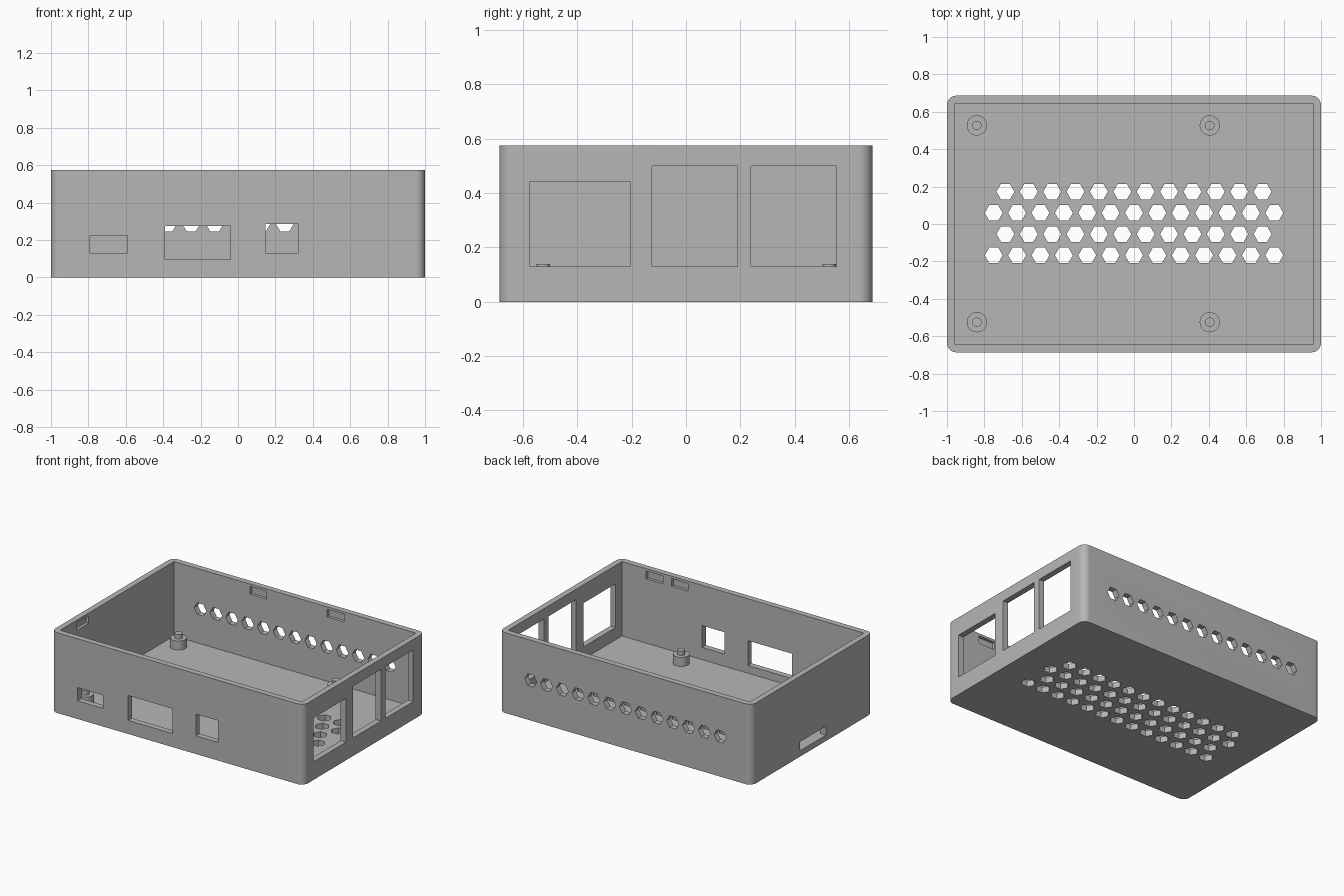
import bpy, bmesh, math

cube = bpy.data.objects.get("Cube")
if cube:
    bpy.data.objects.remove(cube, do_unlink=True)

WIDTH, DEPTH, HEIGHT = 2.0, 1.372, 0.575
WALL, CORNER = 0.042, 0.05
X, Y = WIDTH / 2, DEPTH / 2
IX, IY = X - WALL, Y - WALL

grey = bpy.data.materials.new("plain grey")
grey.use_nodes = True
grey.diffuse_color = (0.47, 0.47, 0.47, 1)
grey.node_tree.nodes["Principled BSDF"].inputs["Base Color"].default_value = grey.diffuse_color


def ngon(cx, cy, r, n):
    return [(cx + r * math.cos(math.tau * i / n), cy + r * math.sin(math.tau * i / n)) for i in range(n)]


def rounded_rect(x, y, r, steps=10):
    pts = []
    for k, (sx, sy) in enumerate([(1, 1), (-1, 1), (-1, -1), (1, -1)]):
        for i in range(steps + 1):
            a = (k + i / steps) * math.pi / 2
            pts.append((sx * (x - r) + r * math.cos(a), sy * (y - r) + r * math.sin(a)))
    return pts


def prism(bm, outline, low, high, axis="z"):
    """Extrude a 2D outline between two levels along z, or along y (outline in xz)."""
    place = (lambda p, d: (p[0], p[1], d)) if axis == "z" else (lambda p, d: (p[0], d, p[1]))
    a = [bm.verts.new(place(p, low)) for p in outline]
    b = [bm.verts.new(place(p, high)) for p in outline]
    bm.faces.new(a)
    bm.faces.new(b)
    for i in range(len(a)):
        j = (i + 1) % len(a)
        bm.faces.new((a[i], a[j], b[j], b[i]))


def block(bm, x0, x1, y0, y1, z0, z1):
    prism(bm, [(x0, y0), (x1, y0), (x1, y1), (x0, y1)], z0, z1)


def finish(bm, name):
    bmesh.ops.recalc_face_normals(bm, faces=bm.faces[:])
    mesh = bpy.data.meshes.new(name)
    bm.to_mesh(mesh)
    bm.free()
    obj = bpy.data.objects.new(name, mesh)
    mesh.materials.append(grey)
    bpy.context.collection.objects.link(obj)
    return obj


def smooth(obj):
    bpy.ops.object.select_all(action="DESELECT")
    obj.select_set(True)
    bpy.context.view_layer.objects.active = obj
    bpy.ops.object.shade_smooth_by_angle(angle=math.radians(30))


def carve(obj, cutter):
    cutter.hide_render = True
    mod = obj.modifiers.new("carve", "BOOLEAN")
    mod.operation, mod.solver, mod.object = "DIFFERENCE", "EXACT", cutter
    bpy.context.view_layer.update()
    result = bpy.data.meshes.new_from_object(obj.evaluated_get(bpy.context.evaluated_depsgraph_get()))
    obj.modifiers.clear()
    obj.data = result
    bpy.data.objects.remove(cutter, do_unlink=True)


# Open tray with rounded outer corners
bm = bmesh.new()
prism(bm, rounded_rect(X, Y, CORNER), 0, HEIGHT)
tray = finish(bm, "case_tray")

bm = bmesh.new()
block(bm, -IX, IX, -IY, IY, WALL, HEIGHT + 0.1)
carve(tray, finish(bm, "cavity_cutter"))

# Port openings through the walls
bm = bmesh.new()
for x0, x1, z0, z1 in [(-0.79, -0.59, 0.13, 0.225), (-0.39, -0.04, 0.097, 0.275), (0.147, 0.323, 0.13, 0.286)]:
    block(bm, x0, x1, -Y - 0.05, -IY + 0.02, z0, z1)
for y0, y1, z1 in [(-0.573, -0.206, 0.443), (-0.125, 0.189, 0.5), (0.239, 0.554, 0.5)]:
    block(bm, IX - 0.02, X + 0.05, y0, y1, 0.13, z1)
block(bm, -X - 0.05, -IX + 0.02, -0.155, 0.14, WALL, 0.106)
carve(tray, finish(bm, "port_cutter"))

# Hexagonal vents in the floor (staggered rows) and the back wall
PITCH, HEX = 0.125, 0.048
bm = bmesh.new()
for row in range(4):
    count = 12 + row % 2
    for i in range(count):
        cx = (i - (count - 1) / 2) * PITCH
        prism(bm, ngon(cx, 0.173 - row * 0.1135, HEX, 6), -0.05, WALL + 0.02)
for i in range(13):
    prism(bm, ngon((i - 6) * PITCH, HEIGHT / 2, HEX, 6), IY - 0.02, Y + 0.05, axis="y")
carve(tray, finish(bm, "vent_cutter"))

# Blind lid-clip pockets under the rim
bm = bmesh.new()
HALF, POCKET, Z0, Z1 = 0.066, 0.021, 0.502, 0.557
for cx in (-0.29, 0.322):
    block(bm, cx - HALF, cx + HALF, IY - 0.02, IY + POCKET, Z0, Z1)
for cx in (0.5, 0.7):
    block(bm, cx - HALF, cx + HALF, -IY - POCKET, -IY + 0.02, Z0, Z1)
block(bm, -IX - POCKET, -IX + 0.02, -0.39 - HALF, -0.39 + HALF, Z0, Z1)
carve(tray, finish(bm, "pocket_cutter"))
smooth(tray)

# Board standoffs with locating pins
for side, cx in (("right", -0.84), ("left", 0.405)):
    for end, cy in (("front", -0.525), ("back", 0.527)):
        bm = bmesh.new()
        prism(bm, ngon(cx, cy, 0.054, 32), WALL - 0.01, 0.107)
        prism(bm, ngon(cx, cy, 0.025, 32), 0.1, 0.139)
        smooth(finish(bm, f"standoff_{end}_{side}"))
